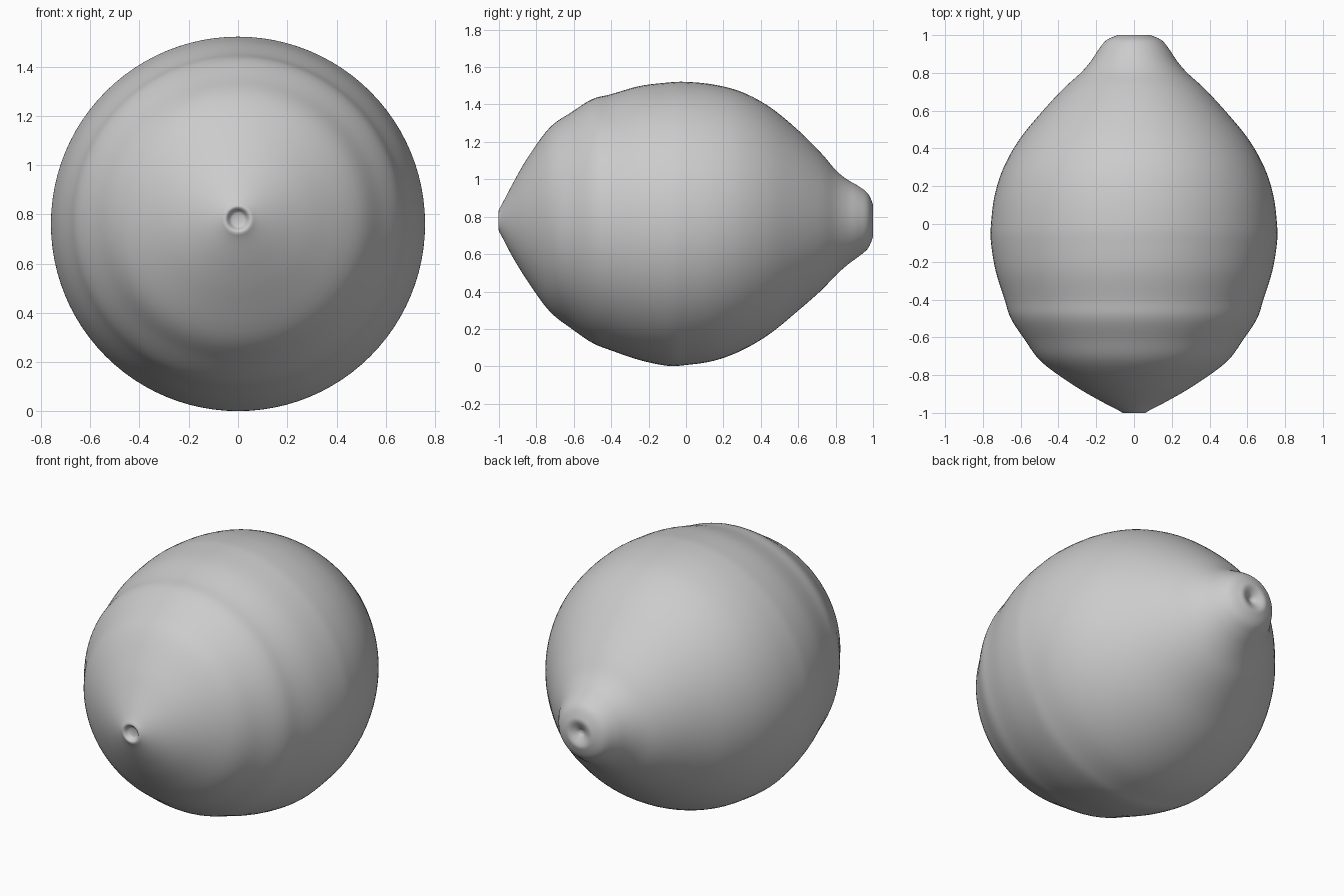
import bpy
import bmesh
from math import cos, sin, pi
from mathutils import Vector

cube = bpy.data.objects.get("Cube")
if cube:
    bpy.data.objects.remove(cube, do_unlink=True)

SEGMENTS = 96
STEPS = 5

# Fruit stations along the long axis: position, radius, centre height
STATIONS = [
    (-.975, .012, .78), (-.98, .03, .78), (-.998, .045, .78), (-1, .058, .78),
    (-.985, .085, .78), (-.93, .19, .78), (-.85, .325, .785), (-.73, .49, .785),
    (-.61, .58, .78), (-.5, .652, .777), (-.4, .685, .77), (-.25, .732, .766),
    (-.1, .757, .76), (0, .757, .764), (.15, .738, .768), (.3, .69, .776),
    (.45, .605, .78), (.6, .482, .78), (.72, .37, .773), (.8, .282, .768),
    (.86, .23, .77), (.92, .19, .775), (.97, .15, .777), (.995, .1, .778),
    (1, .07, .778), (.985, .035, .778), (.97, .012, .778),
]


def smooth_path(points, steps):
    """Pass a flowing curve through every station."""
    pts = [Vector(p) for p in points]
    pts = [pts[0]] + pts + [pts[-1]]
    path = []
    for a, b, c, d in zip(pts, pts[1:], pts[2:], pts[3:]):
        for i in range(steps):
            t = i / steps
            path.append(b + (c - a) * t / 2
                        + (a * 2 - b * 5 + c * 4 - d) * t ** 2 / 2
                        + (b * 3 - a - c * 3 + d) * t ** 3 / 2)
    return path + [pts[-1]]


def ring(bm, station):
    """Add one circular cross-section of the fruit."""
    y, radius, height = station
    angles = [2 * pi * i / SEGMENTS for i in range(SEGMENTS)]
    return [bm.verts.new((radius * cos(a), y, height + radius * sin(a)))
            for a in angles]


# Skin: rings joined into one body with a dimple at each end
bm = bmesh.new()
rings = [ring(bm, s) for s in smooth_path(STATIONS, STEPS)]
for near, far in zip(rings, rings[1:]):
    for i in range(SEGMENTS):
        j = (i + 1) % SEGMENTS
        bm.faces.new((near[i], near[j], far[j], far[i]))
bm.faces.new(rings[0])
bm.faces.new(rings[-1])
bmesh.ops.recalc_face_normals(bm, faces=bm.faces)

mesh = bpy.data.meshes.new("fruit_body")
bm.to_mesh(mesh)
bm.free()
fruit = bpy.data.objects.new("fruit_body", mesh)
bpy.context.collection.objects.link(fruit)
mesh.shade_smooth()
